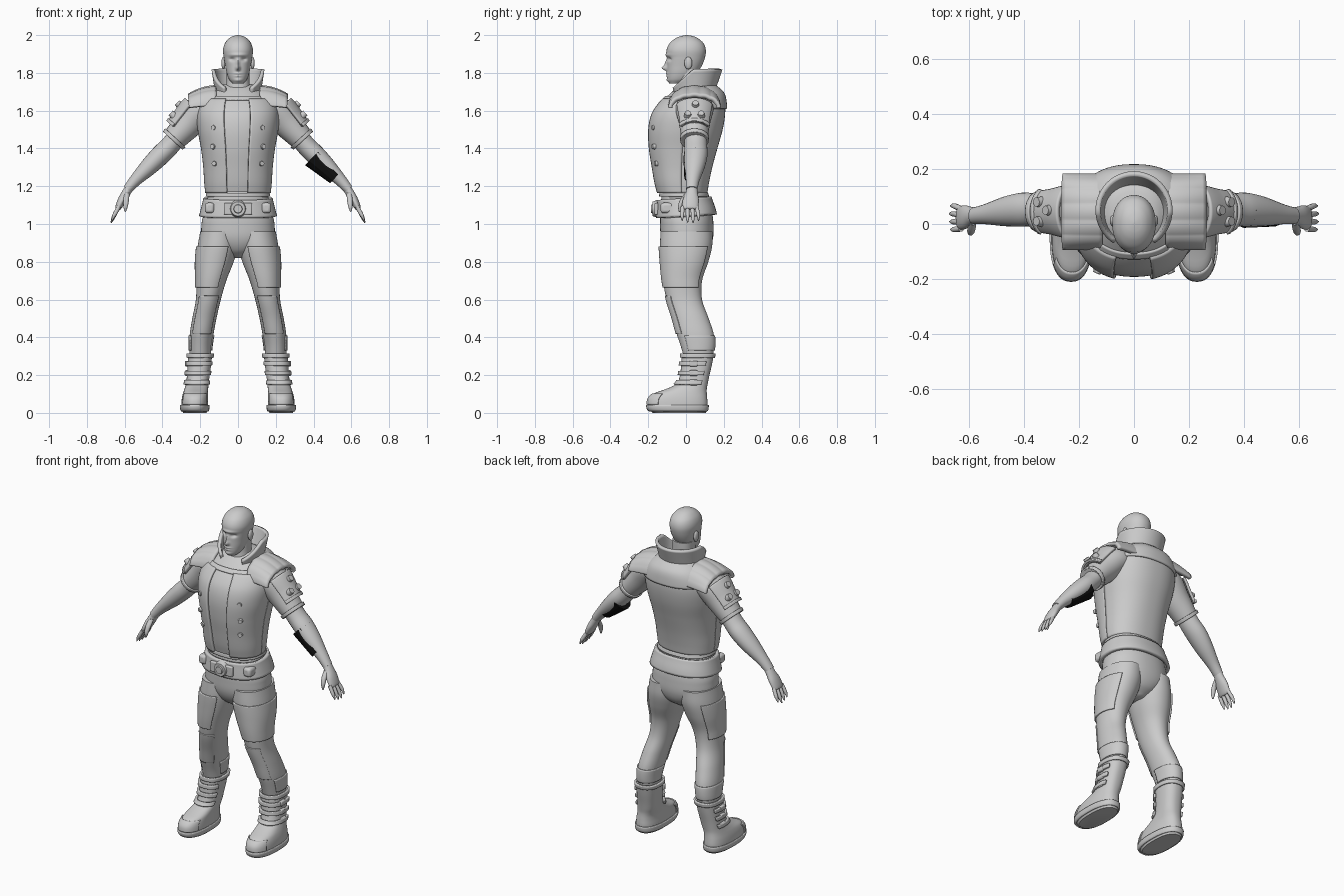
import bpy, bmesh
from math import sin, cos, pi, exp, radians
from mathutils import Vector, Matrix

if "Cube" in bpy.data.objects:
    bpy.data.objects.remove(bpy.data.objects["Cube"])
TAU = 2 * pi
FRONT = -pi / 2


def material(name, rgb):
    m = bpy.data.materials.new(name)
    m.use_nodes = True
    m.diffuse_color = (*rgb, 1)
    m.node_tree.nodes["Principled BSDF"].inputs["Base Color"].default_value = (*rgb, 1)
    return m


GREY = material("plain grey", (0.6, 0.6, 0.6))
BLACK = material("cuff black", (0.005, 0.005, 0.005))


def finish(name, bm, mat=GREY, mirror=False, thick=0, bevel=0, angle=40):
    bmesh.ops.recalc_face_normals(bm, faces=bm.faces)
    me = bpy.data.meshes.new(name)
    bm.to_mesh(me)
    bm.free()
    me.materials.append(mat)
    me.shade_smooth()
    me.set_sharp_from_angle(angle=radians(angle))
    ob = bpy.data.objects.new(name, me)
    bpy.context.collection.objects.link(ob)
    if thick:
        mod = ob.modifiers.new("thickness", "SOLIDIFY")
        mod.thickness, mod.offset = thick, 0
    if bevel:
        mod = ob.modifiers.new("soft edge", "BEVEL")
        mod.width, mod.segments = bevel, 3
    if mirror:
        ob.modifiers.new("both sides", "MIRROR")
    return ob


def sheet(name, f, nu, nv, closed=False, caps=False, **kw):
    bm = bmesh.new()
    cols = nu if closed else nu + 1
    rows = [[bm.verts.new(f(i / nu, j / nv)) for i in range(cols)] for j in range(nv + 1)]
    for lo, hi in zip(rows, rows[1:]):
        for i in range(nu):
            k = (i + 1) % cols
            bm.faces.new((lo[i], lo[k], hi[k], hi[i]))
    if caps:
        bm.faces.new(rows[0])
        bm.faces.new(rows[-1])
    return finish(name, bm, **kw)


def smooth(keys, t):
    """Cubic interpolation of tuples whose first entry is the key."""
    n = len(keys)
    i = max(j for j in range(n - 1) if keys[j][0] <= t or j == 0)
    p, q = keys[i], keys[i + 1]
    before, after = keys[max(i - 1, 0)], keys[min(i + 2, n - 1)]
    h = q[0] - p[0]
    s = (t - p[0]) / h
    out = []
    for c in range(1, len(p)):
        m0 = (q[c] - before[c]) / (q[0] - before[0]) * h
        m1 = (after[c] - p[c]) / (after[0] - p[0]) * h
        out.append((2*s**3 - 3*s*s + 1) * p[c] + (s**3 - 2*s*s + s) * m0
                   + (3*s*s - 2*s**3) * q[c] + (s**3 - s*s) * m1)
    return out


def signed_pow(c, e):
    return (1 if c >= 0 else -1) * abs(c) ** e


def body(name, rings, z0=None, z1=None, arc=None, off=0, nu=48, nv=48, power=2.3,
         change=None, **kw):
    """Stacked horizontal sections: (z, centre x, half width, front y, back y)."""
    z0 = rings[0][0] if z0 is None else z0
    z1 = rings[-1][0] if z1 is None else z1
    a0, a1 = arc or (0, TAU)

    def f(u, v):
        z = z0 + (z1 - z0) * v
        cx, rx, yf, yb = smooth(rings, z)
        a = a0 + (a1 - a0) * u
        p = Vector((cx + (rx + off) * signed_pow(cos(a), 2 / power),
                    (yf + yb) / 2 + ((yb - yf) / 2 + off) * signed_pow(sin(a), 2 / power), z))
        return change(p) if change else p
    return sheet(name, f, nu, nv, closed=not arc, caps=not arc and not kw.get("thick"), **kw)


def tube(name, pts, t0=0, t1=None, arc=None, off=0, nu=24, nv=24, mirror=True, **kw):
    """Limb along points (x, y, z, half thickness, half depth in y)."""
    keys = [(i, *p) for i, p in enumerate(pts)]
    t1 = len(pts) - 1 if t1 is None else t1
    a0, a1 = arc or (0, TAU)

    def f(u, v):
        t = t0 + (t1 - t0) * v
        x, y, z, a, b = smooth(keys, t)
        tan = Vector(smooth(keys, min(t + .05, len(pts) - 1))[:3]) - Vector(smooth(keys, max(t - .05, 0))[:3])
        out = tan.cross(Vector((0, 1, 0))).normalized()
        w = a0 + (a1 - a0) * u
        return Vector((x, y, z)) + out * (a + off) * cos(w) + Vector((0, (b + off) * sin(w), 0))
    return sheet(name, f, nu, nv, closed=not arc, caps=not arc and not kw.get("thick"),
                 mirror=mirror, **kw)


def disc(name, loc, normal, r, depth, **kw):
    bm = bmesh.new()
    m = Matrix.Translation(loc) @ Vector(normal).to_track_quat("Z", "Y").to_matrix().to_4x4()
    bmesh.ops.create_cone(bm, cap_ends=True, segments=20, radius1=r, radius2=r * .8, depth=depth, matrix=m)
    return finish(name, bm, **kw)


def box(name, loc, size, **kw):
    bm = bmesh.new()
    bmesh.ops.create_cube(bm, size=1, matrix=Matrix.Translation(loc) @ Matrix.Diagonal((*size, 1)))
    return finish(name, bm, bevel=min(size) * .3, **kw)


def blob(name, loc, size, **kw):
    bm = bmesh.new()
    bmesh.ops.create_uvsphere(bm, u_segments=20, v_segments=14, radius=1,
                              matrix=Matrix.Translation(loc) @ Matrix.Diagonal((*size, 1)))
    return finish(name, bm, **kw)


# Head: face features are soft bumps (x, z, width, height, push along y)
features = [(0, 1.825, .010, .013, -.026), (0, 1.85, .008, .02, -.012), (0, 1.895, .045, .009, -.007),
            (.032, 1.872, .014, .010, .012), (-.032, 1.872, .014, .010, .012),
            (0, 1.797, .02, .006, -.006), (0, 1.783, .018, .005, -.005), (0, 1.76, .02, .01, -.006)]


def face(p):
    if p.y < 0:
        p.y += sum(d * exp(-((p.x - x) / w) ** 2 - ((p.z - z) / h) ** 2) for x, z, w, h, d in features)
    return p


head = [(1.745, 0, .03, -.088, -.02), (1.765, 0, .047, -.098, .03), (1.80, 0, .06, -.1, .06),
        (1.84, 0, .068, -.1, .085), (1.88, 0, .075, -.1, .1), (1.92, 0, .079, -.103, .105),
        (1.955, 0, .07, -.088, .094), (1.98, 0, .051, -.06, .068), (1.994, 0, .029, -.03, .04),
        (2.0, 0, .004, .0, .01)]
body("head", head, nu=96, nv=100, power=2.15, change=face)
blob("ears", (.077, .012, 1.852), (.011, .021, .033), mirror=True)
body("neck", [(1.6, 0, .1, -.08, .12), (1.68, 0, .075, -.055, .09), (1.74, 0, .062, -.045, .08),
              (1.82, 0, .06, -.04, .08)], nv=16)

# Torso and vest
torso = [(1.17, 0, .16, -.145, .1), (1.22, 0, .165, -.158, .108), (1.3, 0, .17, -.172, .125),
         (1.4, 0, .182, -.188, .152), (1.5, 0, .2, -.192, .18), (1.58, 0, .205, -.175, .193),
         (1.64, 0, .19, -.135, .192), (1.69, 0, .15, -.085, .18), (1.72, 0, .11, -.05, .15),
         (1.74, 0, .075, -.02, .12)]
body("shirt", torso)
body("vest_right_panel", torso, 1.165, 1.66, (-pi, FRONT - .3), off=.007, thick=.014, nu=24)
body("vest_left_panel", torso, 1.165, 1.66, (FRONT + .26, 0), off=.007, thick=.014, nu=24)
body("vest_back", torso, 1.165, 1.7, (0, pi), off=.007, thick=.014)
body("vest_yoke", torso, 1.61, 1.73, (.25, pi - .25), off=.017, thick=.014, nv=12)
body("shirt_neckline", torso, 1.655, 1.675, (FRONT - .7, FRONT + .7), off=.004, thick=.01, nv=4)
for x, z in ((.13, 1.51), (.135, 1.41), (.125, 1.32)):
    disc("vest_buttons", (x, -.172 if z > 1.4 else -.158, z), (.45, -1, 0), .015, .016, mirror=True)


# Standing collar, open at the front and lowest there
def collar(u, v):
    a = FRONT + .55 + (TAU - 1.1) * u
    back = (1 + sin(a)) / 2
    low = 1.62 + .1 * back
    high = 1.705 + .115 * min(1, back * 2.2)
    r = .1 + .022 * v
    return Vector((r * 1.08 * cos(a), .05 + (r + .012 * v) * sin(a), low + (high - low) * v))


sheet("collar", collar, 48, 10, thick=.018)


# Padded ribbed shoulder straps
def pad(u, v):
    a = pi * (.04 + .92 * u)
    rise = .125 - .045 * v * v + .004 * abs(sin(7 * a))
    return Vector((.115 + .145 * v, .045 - .13 * cos(a), 1.595 + rise * sin(a) ** .7))


sheet("shoulder_pads", pad, 56, 10, thick=.022, mirror=True)

# Sleeves with armour plates and studs
sleeve = [(.15, .045, 1.62, .07, .1), (.2, .045, 1.6, .085, .1), (.26, .045, 1.535, .08, .083),
          (.31, .045, 1.48, .07, .074), (.345, .045, 1.442, .063, .068)]
tube("sleeves", sleeve)
tube("sleeve_hems", sleeve, 3.6, 4, off=.003, thick=.01, nv=4)
tube("arm_plates", sleeve, 1.15, 2.9, (-.95, .95), off=.012, thick=.016)
tube("arm_plate_rims", sleeve, 2.7, 2.95, (-.95, .95), off=.02, thick=.012, nv=4)
for x, y, z in ((.312, .05, 1.632), (.345, .01, 1.578), (.345, .08, 1.578)):
    disc("arm_studs", (x, y, z), (.74, 0, .67), .021, .03, mirror=True)

# Arms, black cuff on the left forearm
tube("arms", [(.3, .048, 1.49, .05, .06), (.36, .052, 1.415, .052, .06), (.41, .052, 1.365, .053, .062),
              (.47, .046, 1.305, .047, .054), (.54, .036, 1.235, .033, .037), (.585, .03, 1.183, .025, .03)])
tube("forearm_cuff", [(.4, .05, 1.358, .065, .064), (.515, .034, 1.245, .04, .043)],
     nu=12, nv=1, mirror=False, mat=BLACK, angle=10)

# Hands
tube("palms", [(.57, .032, 1.2, .022, .028), (.592, .03, 1.165, .023, .032), (.615, .025, 1.125, .022, .043),
               (.635, .022, 1.085, .016, .042), (.639, .022, 1.077, .006, .035)])
for i in range(4):
    y, drop = .055 - .024 * i, (.012, 0, .003, .012)[i]
    tube("fingers", [(.63, y, 1.092, .011, .011), (.648, y * 1.15, 1.06, .011, .0105),
                     (.662 - drop / 3, y * 1.2, 1.03 + drop, .009, .009),
                     (.672 - drop / 3, y * 1.2, 1.006 + drop, .003, .003)], nu=10, nv=12)
tube("thumbs", [(.588, .01, 1.165, .014, .014), (.592, -.016, 1.13, .015, .014),
                (.595, -.03, 1.095, .012, .012), (.597, -.034, 1.065, .004, .004)], nu=12)

# Hips, belt and buckle
hips = [(.82, 0, .03, -.05, .06), (.86, 0, .11, -.1, .115), (.92, 0, .185, -.13, .142),
        (1.0, 0, .193, -.138, .145), (1.06, 0, .18, -.137, .138), (1.12, 0, .165, -.132, .118),
        (1.18, 0, .152, -.128, .1)]
body("hips", hips, power=2.2)
slant = lambda p: Vector((p.x, p.y, p.z + .06 * p.y))
body("belt", hips, 1.04, 1.135, off=.012, thick=.02, nv=8, change=slant)
body("upper_belt", hips, 1.145, 1.165, off=.006, thick=.012, nv=4)
box("buckle_plate", (0, -.157, 1.08), (.15, .02, .062))
disc("buckle", (0, -.165, 1.08), (0, -1, 0), .047, .026)
disc("buckle_boss", (0, -.178, 1.08), (0, -1, 0), .026, .016)
box("belt_pouches", (.15, -.1, 1.085), (.05, .07, .055), mirror=True)

# Legs with raised panels
leg = [(.3, .2, .056, -.012, .142), (.36, .198, .059, -.03, .15), (.42, .192, .063, -.05, .146),
       (.5, .178, .064, -.072, .12), (.6, .157, .066, -.103, .085), (.7, .141, .079, -.122, .085),
       (.8, .122, .099, -.132, .118), (.88, .108, .106, -.137, .138), (.96, .1, .1, -.135, .14)]
body("legs", leg, mirror=True, power=2.1)
body("thigh_panels", leg, .665, .88, (FRONT - .5, .9), off=.003, thick=.01, mirror=True, power=2.1)
body("knee_panels", leg, .42, .62, (FRONT - .8, FRONT + .8), off=.001, thick=.008, mirror=True, power=2.1)
body("calf_panels", leg, .33, .41, (-.6, pi + .3), off=.002, thick=.008, mirror=True, power=2.1, nv=10)

# Boots with soles, toe caps, straps and clasps
boot = [(0, .228, .062, -.175, .105), (.02, .229, .07, -.2, .112), (.05, .229, .071, -.203, .114),
        (.08, .228, .069, -.195, .112), (.105, .225, .066, -.165, .11), (.125, .221, .063, -.11, .11),
        (.15, .216, .06, -.055, .114), (.19, .211, .06, -.034, .122), (.25, .205, .062, -.026, .136),
        (.31, .2, .064, -.022, .148)]
body("boots", boot, mirror=True, power=2.4)
body("soles", boot, .01, .042, off=.003, thick=.008, nv=4, mirror=True, power=2.4)
body("toe_caps", boot, .045, .1, (FRONT - .95, FRONT + .95), off=.002, thick=.008, nv=10, mirror=True, power=2.4)
body("boot_cuffs", boot, .292, .314, off=.003, thick=.012, nv=4, mirror=True, power=2.4)
for z in (.15, .2, .25):
    body("boot_straps", boot, z, z + .022, (FRONT - 1.1, .5), off=.006, thick=.014, nv=4, mirror=True, power=2.4)
    box("boot_clasps", (.275 - z * .02, .04, z + .011), (.022, .045, .03), mirror=True)
